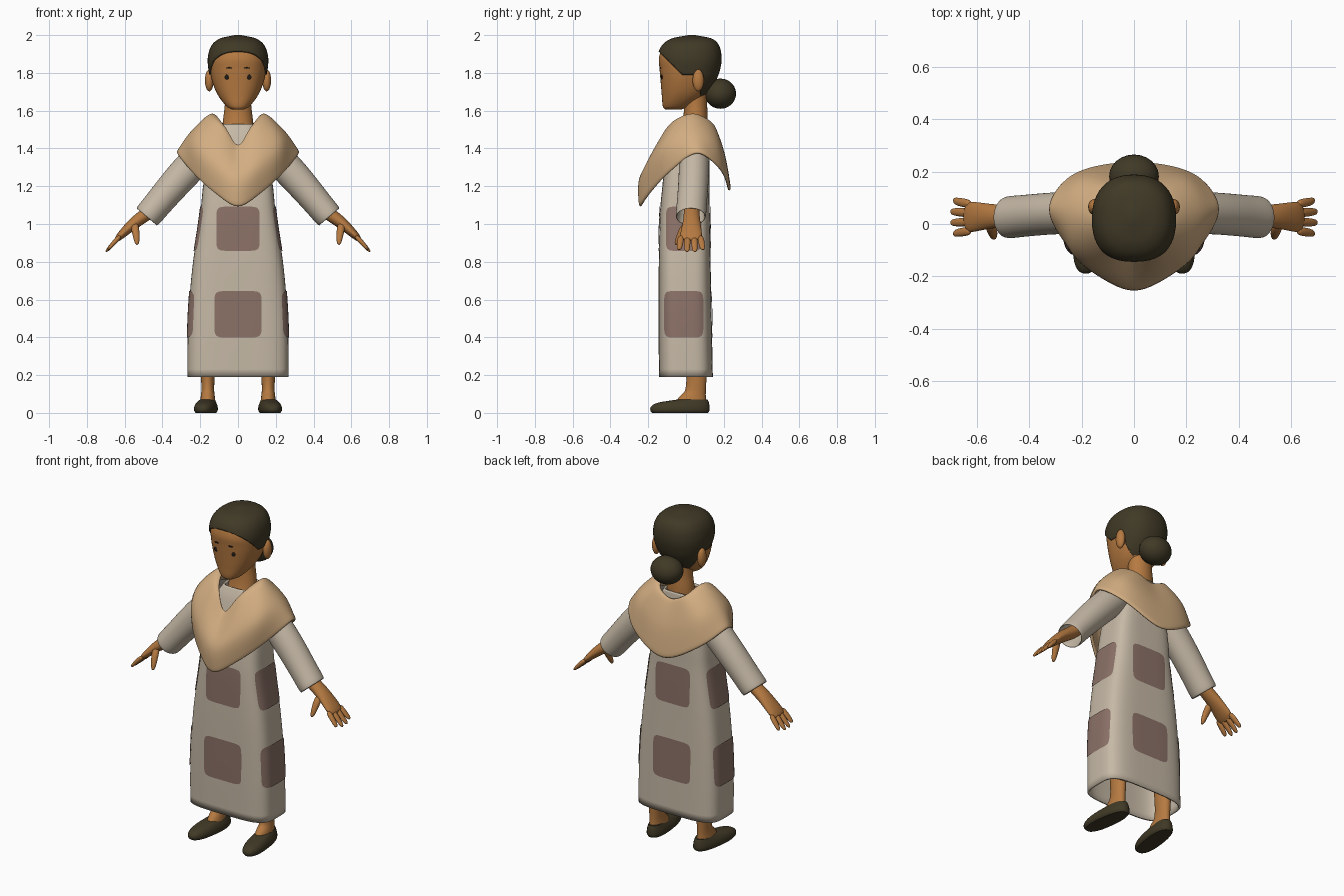
import bpy, bmesh, math
from mathutils import Matrix, Vector

if "Cube" in bpy.data.objects:
    bpy.data.objects.remove(bpy.data.objects["Cube"])

parts = []


def material(name, code):
    rgb = [(int(code[i:i + 2], 16) / 255) for i in (0, 2, 4)]
    col = [((c + 0.055) / 1.055) ** 2.4 for c in rgb] + [1]
    m = bpy.data.materials.new(name)
    m.use_nodes = True
    m.diffuse_color = col
    bsdf = m.node_tree.nodes["Principled BSDF"]
    bsdf.inputs["Base Color"].default_value = col
    bsdf.inputs["Roughness"].default_value = 0.8
    return m


cream = material("cream cloth", "C6B9A6")
patch_brown = material("brown patch", "8C7268")
tan = material("tan wool", "D3AE82")
skin = material("skin", "B67A41")
dark = material("dark hair and leather", "403926")
ink = material("eye black", "1E1A16")


def finish(name, bm, mat, mirror=False, thick=0.0, subdiv=0):
    mesh = bpy.data.meshes.new(name)
    bm.to_mesh(mesh)
    bm.free()
    mesh.materials.append(mat)
    ob = bpy.data.objects.new(name, mesh)
    bpy.context.collection.objects.link(ob)
    if thick:
        mod = ob.modifiers.new("thickness", "SOLIDIFY")
        mod.thickness, mod.offset = thick, -1
    if subdiv:
        mod = ob.modifiers.new("smooth", "SUBSURF")
        mod.levels = mod.render_levels = subdiv
    if mirror:
        ob.modifiers.new("mirror", "MIRROR").use_mirror_merge = False
    parts.append(ob)
    return ob


def skin_rows(rows, caps=True, closed=True):
    """Join rows of points into a sheet or a tube."""
    bm = bmesh.new()
    grid = [[bm.verts.new(p) for p in row] for row in rows]
    n = len(rows[0])
    for a, b in zip(grid, grid[1:]):
        for i in range(n if closed else n - 1):
            j = (i + 1) % n
            bm.faces.new((a[i], a[j], b[j], b[i]))
    if caps:
        bm.faces.new(grid[0])
        bm.faces.new(grid[-1])
    bmesh.ops.recalc_face_normals(bm, faces=bm.faces)
    return bm


def ring_at(keys, z):
    """Smoothly blended half width, front y and back y at height z."""
    last = len(keys) - 1
    i = max(k for k in range(last) if k == 0 or keys[k][0] <= z)
    a, b = keys[i], keys[i + 1]
    h = b[0] - a[0]
    t = (z - a[0]) / h

    def slope(k, c):
        p, q = keys[max(k - 1, 0)], keys[min(k + 1, last)]
        return (q[c] - p[c]) / (q[0] - p[0])
    return [(1 + 2 * t) * (1 - t) ** 2 * a[c] + t * t * (3 - 2 * t) * b[c]
            + h * t * (1 - t) * ((1 - t) * slope(i, c) - t * slope(i + 1, c))
            for c in (1, 2, 3)]


def loft(keys, power=2.0, sides=48, steps=5, caps=True):
    """Stack of rounded-box rings; keys are height, half width, front y, back y."""
    rows = []
    zs = [a[0] + (b[0] - a[0]) * s / steps for a, b in zip(keys, keys[1:]) for s in range(steps)]
    for z in zs + [keys[-1][0]]:
        w, f, k = ring_at(keys, z)
        row = []
        for i in range(sides):
            a = math.tau * i / sides
            c, s = math.cos(a), math.sin(a)
            row.append((math.copysign(abs(c) ** (2 / power), c) * w,
                        (f + k) / 2 + math.copysign(abs(s) ** (2 / power), s) * (k - f) / 2, z))
        rows.append(row)
    return skin_rows(rows, caps)


def edge_at(keys, power, z, side, x=None, y=None):
    """Surface y for a given x, or surface x for a given y."""
    w, f, k = ring_at(keys, z)
    mid, d = (f + k) / 2, (k - f) / 2
    u = x / w if y is None else (y - mid) / d
    r = max(0, 1 - abs(u) ** power) ** (1 / power)
    return mid + side * d * r if y is None else side * w * r


def tube(path, sides=16, caps=True):
    """Path of x, y, z, radius along y, radius across."""
    pts = [Vector(p[:3]) for p in path]
    rows = []
    for i, p in enumerate(path):
        d = pts[min(i + 1, len(pts) - 1)] - pts[max(i - 1, 0)]
        across = d.cross(Vector((0, 1, 0))).normalized()
        rows.append([pts[i] + Vector((0, math.cos(a) * p[3], 0)) + across * math.sin(a) * p[4]
                     for a in (math.tau * k / sides for k in range(sides))])
    return skin_rows(rows, caps)


def spline(pts, n, closed):
    m, out = len(pts), []
    for i in range(m if closed else m - 1):
        a, b, c, d = [pts[(i + k) % m if closed else min(max(i + k, 0), m - 1)] for k in (-1, 0, 1, 2)]
        for t in (s / n for s in range(n)):
            out.append(b + ((c - a) * t + (2 * a - 5 * b + 4 * c - d) * t * t
                            + (3 * b - a - 3 * c + d) * t ** 3) / 2)
    return out if closed else out + [pts[-1]]


def ball(name, loc, size, mat, mirror=False):
    bm = bmesh.new()
    bmesh.ops.create_uvsphere(bm, u_segments=24, v_segments=14, radius=1,
                              matrix=Matrix.Translation(loc) @ Matrix.Diagonal((*size, 1)))
    return finish(name, bm, mat, mirror)


# Dress, hollow at the hem
BOX = 4
dress = [(.19, .268, -.143, .142), (.4, .266, -.145, .138), (.6, .257, -.145, .134), (.8, .238, -.144, .13),
         (1, .208, -.14, .127), (1.1, .195, -.135, .125), (1.2, .185, -.125, .125), (1.35, .16, -.11, .125),
         (1.42, .14, -.09, .125), (1.48, .115, -.07, .125), (1.53, .085, -.045, .12)]
finish("dress", loft(dress, BOX, 72, caps=False), cream, thick=.012)

# Rounded cloth patches following the dress
N = 16
for level, (z0, half_z, half_x, half_y) in {"lower": (.522, .123, .125, .104), "upper": (.975, .117, .115, .094)}.items():
    for where, axis, side in (("front", 0, -1), ("back", 0, 1), ("left", 1, 1), ("right", 1, -1)):
        rows = []
        for i in range(N + 1):
            row = []
            for j in range(N + 1):
                u, v = 2 * j / N - 1, 2 * i / N - 1
                norm = (abs(u) ** 8 + abs(v) ** 8) ** (1 / 8) or 1
                m = max(abs(u), abs(v)) / norm
                z = z0 + v * m * half_z
                if axis == 0:
                    x = u * m * half_x
                    row.append((x, edge_at(dress, BOX, z, side, x=x) + side * .004, z))
                else:
                    y = u * m * half_y - .012
                    row.append((edge_at(dress, BOX, z, side, y=y) + side * .005, y, z))
            rows.append(row)
        finish(f"{level}_{where}_patch", skin_rows(rows, False, False), patch_brown)

# Shawl: columns run from collar to hem, front round to back
half = [[(0, -.13, 1.42), (0, -.17, 1.365), (0, -.25, 1.24), (0, -.25, 1.09)],
        [(.06, -.09, 1.505), (.09, -.11, 1.5), (.14, -.19, 1.34), (.13, -.195, 1.165)],
        [(.1, -.02, 1.56), (.15, -.035, 1.56), (.235, -.1, 1.43), (.25, -.09, 1.275)],
        [(.11, .06, 1.57), (.15, .05, 1.58), (.255, .045, 1.485), (.33, .06, 1.38)],
        [(.08, .125, 1.535), (.11, .145, 1.53), (.2, .175, 1.43), (.23, .195, 1.285)],
        [(0, .14, 1.5), (0, .16, 1.485), (0, .21, 1.35), (0, .24, 1.175)]]
half = [[Vector(p) for p in col] for col in half]
flip = Vector((-1, 1, 1))
loop = half + [[p * flip for p in col] for col in half[-2:0:-1]]
columns = [spline(col, 4, False) for col in loop]
finish("shawl", skin_rows([spline(list(row), 5, True) for row in zip(*columns)], False), tan, thick=.018, subdiv=1)

# Sleeves
finish("sleeves", tube([(.1, .045, 1.45, .08, .08), (.2, .045, 1.36, .082, .09), (.33, .04, 1.22, .082, .085),
                        (.43, .03, 1.1, .081, .076), (.485, .025, 1.035, .084, .077)], caps=False),
       cream, True, .012, 2)

# Hands: palm, four splayed fingers and a thumb
finish("palms", tube([(.4, .03, 1.13, .04, .038), (.47, .03, 1.06, .042, .037), (.54, .03, 1.015, .046, .034),
                      (.6, .028, .96, .057, .025), (.65, .025, .91, .064, .016)]), skin, True, subdiv=2)
for i, finger in enumerate(("index", "middle", "ring", "little")):
    y = -.026 + i * .034
    reach = .012 if i in (1, 2) else 0
    tip = y * 1.25 - .005
    finish(finger + "_fingers", tube([(.62, y, .94, .02, .016), (.665, (y + tip) / 2, .892, .018, .013),
                                      (.69 + reach, tip, .862 - reach, .014, .008)], 8), skin, True, subdiv=2)
finish("thumbs", tube([(.55, .005, 1.01, .025, .025), (.54, -.03, .95, .021, .022),
                       (.533, -.055, .885, .012, .012)], 8), skin, True, subdiv=2)

# Legs and shoes
leg = loft([(.03, .045, -.07, .11), (.08, .038, -.04, .105), (.12, .034, -.005, .105),
            (.22, .037, 0, .11), (.5, .05, -.02, .11)], 2, 24)
bmesh.ops.translate(leg, verts=leg.verts, vec=(.16, 0, 0))
finish("legs", leg, skin, True)
shoe = loft([(0, .05, -.18, .118), (.012, .058, -.19, .125), (.035, .057, -.185, .125),
             (.055, .048, -.145, .122), (.07, .038, -.05, .115)], 2.4, 32, 3)
bmesh.ops.transform(shoe, verts=shoe.verts, matrix=Matrix.Translation((.166, 0, 0)) @ Matrix.Rotation(.12, 4, "Z"))
finish("shoes", shoe, dark, True)

# Neck and head
finish("neck", loft([(1.49, .085, -.03, .115), (1.56, .078, -.015, .115), (1.63, .07, -.01, .112), (1.72, .07, -.01, .11)]), skin)
ROUND = 2.3
head = [(1.605, .03, -.11, -.03), (1.62, .058, -.122, .015), (1.68, .105, -.128, .1), (1.75, .135, -.134, .15),
        (1.82, .15, -.14, .175), (1.88, .151, -.143, .18), (1.94, .13, -.118, .165), (1.975, .085, -.065, .125),
        (1.992, .01, .02, .04)]
finish("head", loft(head, ROUND), skin)
ball("ears", (.152, .065, 1.76), (.023, .03, .058), skin, True)

# Eyes and brows set on the face
for name, x, z, size in (("eyes", .058, 1.778, (.014, .004, .013)), ("brows", .045, 1.826, (.017, .004, .004))):
    ball(name, (x, edge_at(head, ROUND, z, -1, x=x), z), size, ink, True)

# Hair: a shell over the head trimmed along the hairline, with a bun
g = .008
hair = loft([(z + g, w + g, f - g, k + g) for z, w, f, k in head], ROUND)
for co, no in (((0, 0, 1.77), (0, 1, 1)), ((0, 0, 1.79), (0, 0, 1)), ((0, .075, 0), (0, 1, 0)), ((0, 0, 1.67), (0, 0, 1))):
    bmesh.ops.bisect_plane(hair, geom=hair.verts[:] + hair.edges[:] + hair.faces[:], plane_co=co, plane_no=no)
bare = []
for face in hair.faces:
    c = face.calc_center_median()
    if not (c.z > max(1.79, 1.77 - c.y) or (c.y > .075 and c.z > 1.67)):
        bare.append(face)
bmesh.ops.delete(hair, geom=bare, context="FACES")
finish("hair", hair, dark, thick=.012)
ball("hair_bun", (0, .182, 1.69), (.095, .083, .08), dark)

# Smooth shading with crisp edges kept
bpy.ops.object.select_all(action="DESELECT")
for ob in parts:
    ob.select_set(True)
bpy.context.view_layer.objects.active = parts[0]
bpy.ops.object.shade_smooth_by_angle(angle=math.radians(45))
